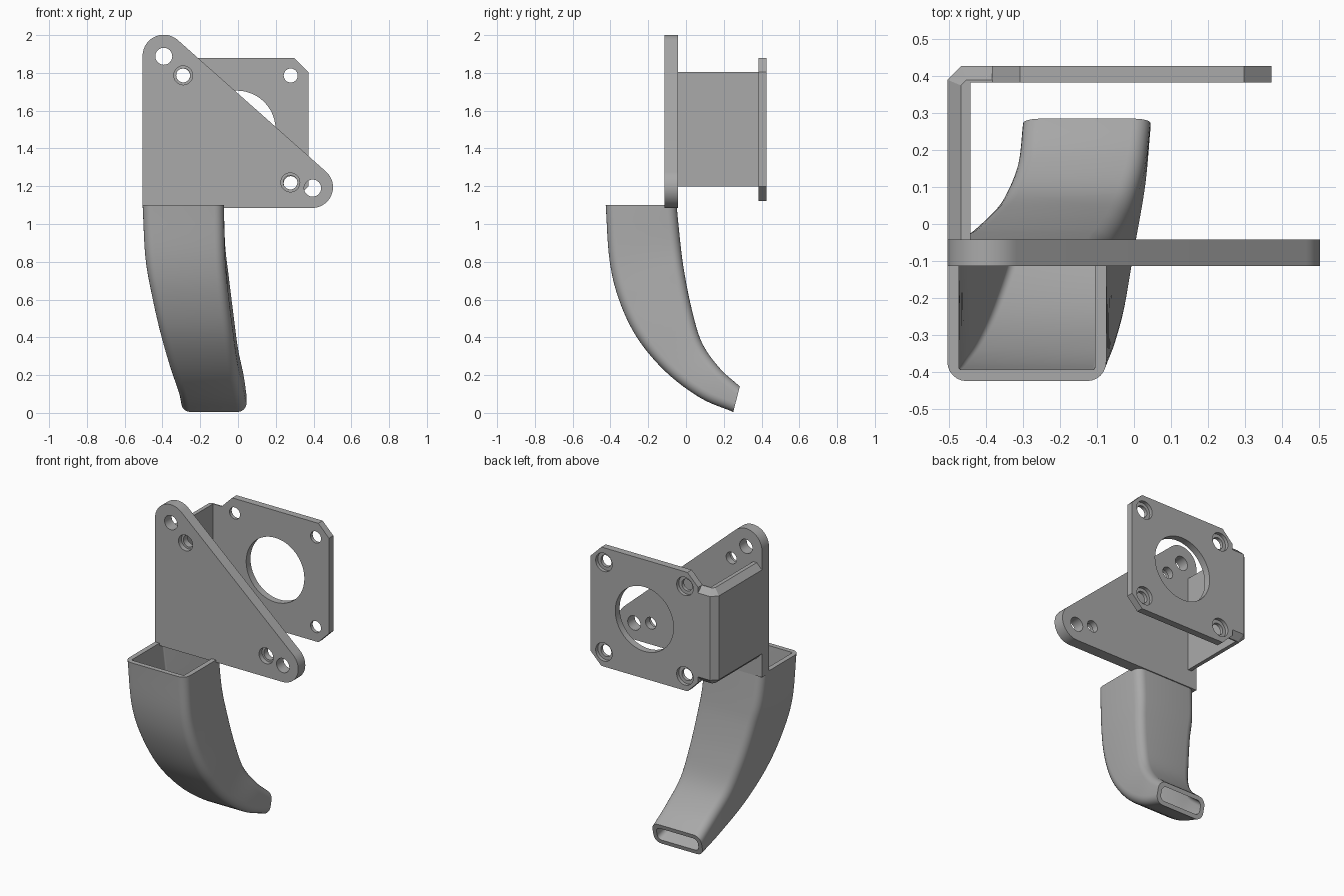
import bpy, bmesh, math
from mathutils import Vector

cube = bpy.data.objects.get("Cube")
if cube:
    bpy.data.objects.remove(cube, do_unlink=True)

grey = bpy.data.materials.new("plain_grey")
grey.use_nodes = True
color = (0.4, 0.4, 0.4, 1)
grey.diffuse_color = color
grey.node_tree.nodes["Principled BSDF"].inputs["Base Color"].default_value = color


def finish(name, bm):
    bmesh.ops.recalc_face_normals(bm, faces=bm.faces)
    mesh = bpy.data.meshes.new(name)
    bm.to_mesh(mesh)
    bm.free()
    mesh.materials.append(grey)
    obj = bpy.data.objects.new(name, mesh)
    bpy.context.collection.objects.link(obj)
    return obj


def loft(bm, loops, closed=False):
    """Skin a row of equal loops; cap the ends, or join last to first."""
    rings = [[bm.verts.new(p) for p in loop] for loop in loops]
    pairs = list(zip(rings, rings[1:]))
    if closed:
        pairs.append((rings[-1], rings[0]))
    else:
        bm.faces.new(rings[0])
        bm.faces.new(rings[-1])
    n = len(rings[0])
    for a, b in pairs:
        for i in range(n):
            j = (i + 1) % n
            bm.faces.new((a[i], a[j], b[j], b[i]))


def arc(cx, cz, r, start, end, steps):
    angles = [math.radians(start + (end - start) * i / steps) for i in range(steps + 1)]
    return [(cx + r * math.cos(a), cz + r * math.sin(a)) for a in angles]


def plate(name, outline, y0, y1):
    bm = bmesh.new()
    loft(bm, [[(x, y, z) for x, z in outline] for y in (y0, y1)])
    return finish(name, bm)


def drill(obj, holes):
    """Cut round holes; each is (x, z, [(y, radius), ...]) so bores may be stepped."""
    bm = bmesh.new()
    for cx, cz, steps in holes:
        loft(bm, [[(x, y, z) for x, z in arc(cx, cz, r, 0, 360, 48)[:-1]] for y, r in steps])
    cutter = finish("hole_cutter", bm)
    cutter.hide_render = True
    mod = obj.modifiers.new("holes", 'BOOLEAN')
    mod.operation = 'DIFFERENCE'
    mod.solver = 'EXACT'
    mod.object = cutter
    graph = bpy.context.evaluated_depsgraph_get()
    cut = bpy.data.meshes.new_from_object(obj.evaluated_get(graph))
    obj.modifiers.clear()
    obj.data = cut
    bpy.data.objects.remove(cutter, do_unlink=True)


def smooth(obj, degrees):
    bpy.ops.object.select_all(action='DESELECT')
    obj.select_set(True)
    bpy.context.view_layer.objects.active = obj
    bpy.ops.object.shade_smooth_by_angle(angle=math.radians(degrees))


# Triangular front plate with two rounded tips
slope = 48
outline = [(-0.505, 1.085)]
outline += arc(0.393, 1.195, 0.11, -90, slope, 20)
outline += arc(-0.393, 1.89, 0.112, slope, 180, 20)
front_plate = plate("front_plate", outline, -0.113, -0.042)
drill(front_plate,
      [(x, z, [(-0.2, 0.045), (0.1, 0.045)]) for x, z in ((-0.393, 1.888), (0.395, 1.19))] +
      [(x, z, [(-0.2, 0.05), (-0.083, 0.05), (-0.083, 0.037), (0.1, 0.037)])
       for x, z in ((-0.29, 1.787), (0.277, 1.22))])
smooth(front_plate, 25)

# Motor plate with cut corners, a large opening and four counterbored holes
half, trim = 0.378, 0.075
corner = [(half, half - trim), (half - trim, half)]
outline = corner + [(-x, z) for x, z in corner[::-1]]
outline += [(-x, -z) for x, z in outline]
motor_plate = plate("motor_plate", [(x - 0.006, z + 1.501) for x, z in outline], 0.383, 0.427)
drill(motor_plate,
      [(-0.006, 1.501, [(0.3, 0.205), (0.5, 0.205)])] +
      [(-0.006 + 0.285 * sx, 1.501 + 0.285 * sz,
        [(0.3, 0.037), (0.405, 0.037), (0.405, 0.058), (0.5, 0.058)])
       for sx in (-1, 1) for sz in (-1, 1)])
smooth(motor_plate, 25)

# Side wall joining both plates, chamfered along its outer edges
inside = [(-0.375, 0.383), (-0.443, 0.383), (-0.443, -0.05)]
full = [(-0.505, -0.05), (-0.505, 0.39), (-0.468, 0.427), (-0.375, 0.427)] + inside
inset = [(-0.468, -0.05), (-0.468, 0.375), (-0.453, 0.39), (-0.375, 0.39)] + inside
bm = bmesh.new()
loft(bm, [[(x, y, z) for x, y in loop]
          for loop, z in ((inset, 1.198), (full, 1.235), (full, 1.768), (inset, 1.805))])
finish("side_wall", bm)

# Duct stations: front y, z; back y, z; right x, left x
stations = [Vector(s) for s in (
    (-0.425, 1.1, -0.05, 1.1, -0.505, -0.075),
    (-0.405, 0.81, -0.03, 0.9, -0.49, -0.068),
    (-0.355, 0.6, -0.01, 0.75, -0.455, -0.05),
    (-0.26, 0.4, 0.03, 0.55, -0.41, -0.025),
    (-0.11, 0.22, 0.085, 0.37, -0.36, 0.0),
    (0.075, 0.08, 0.18, 0.235, -0.315, 0.03),
    (0.25, 0.005, 0.285, 0.14, -0.3, 0.045))]


def spline(points, steps):
    pts = [2 * points[0] - points[1]] + points + [2 * points[-1] - points[-2]]
    out = []
    for a, b, c, d in zip(pts, pts[1:], pts[2:], pts[3:]):
        for i in range(steps):
            t = i / steps
            out.append(b + 0.5 * t * (c - a + t * (2 * a - 5 * b + 4 * c - d
                                                   + t * (3 * (b - c) + d - a))))
    return out + [points[-1]]


def section(s, wall, radius):
    """Rounded rectangle across the duct, pulled in by the wall thickness."""
    front, back = Vector((0, s[0], s[1])), Vector((0, s[2], s[3]))
    depth = (back - front).length
    along = (back - front) / depth
    w, d = (s[5] - s[4]) / 2 - wall, depth / 2 - wall
    mid = (front + back) / 2 + Vector(((s[4] + s[5]) / 2, 0, 0))
    loop = []
    for k, (sx, sy) in enumerate(((1, 1), (-1, 1), (-1, -1), (1, -1))):
        for u, v in arc(sx * (w - radius), sy * (d - radius), radius, 90 * k, 90 * k + 90, 6):
            loop.append(mid + Vector((u, 0, 0)) + along * v)
    return loop


# Curved hollow duct narrowing to a flat outlet
path = spline(stations, 6)
last = len(path) - 1
outer = [section(s, 0, 0.052 - 0.004 * i / last) for i, s in enumerate(path)]
inner = [section(s, 0.031 - 0.004 * i / last, 0.006 + 0.024 * i / last) for i, s in enumerate(path)]
bm = bmesh.new()
loft(bm, outer + inner[::-1], closed=True)
smooth(finish("duct", bm), 35)
